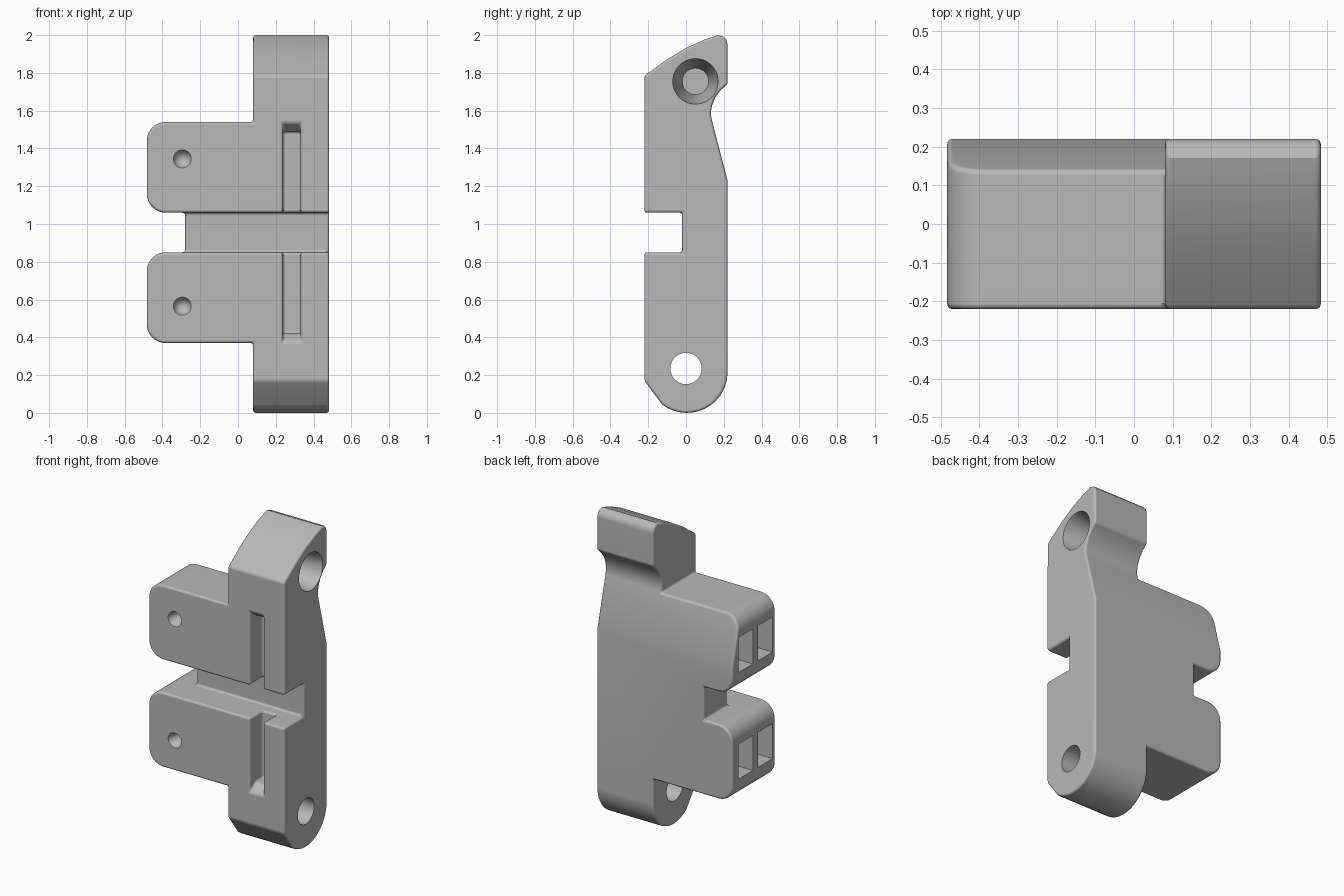
import bpy, bmesh, math
from mathutils import Matrix, Vector

if "Cube" in bpy.data.objects:
    bpy.data.objects.remove(bpy.data.objects["Cube"], do_unlink=True)

grey = bpy.data.materials.new("light_grey")
grey.use_nodes = True
COLOR = (0.48, 0.48, 0.48, 1)
grey.diffuse_color = COLOR
grey.node_tree.nodes["Principled BSDF"].inputs["Base Color"].default_value = COLOR

MID = 0.955  # height of the slot centre, about which the arms mirror


def to_object(name, bm):
    bmesh.ops.recalc_face_normals(bm, faces=bm.faces)
    mesh = bpy.data.meshes.new(name)
    bm.to_mesh(mesh)
    bm.free()
    mesh.materials.append(grey)
    obj = bpy.data.objects.new(name, mesh)
    bpy.context.scene.collection.objects.link(obj)
    return obj


def prism(name, points, axis, lo, hi):
    """Extrude a (y, z) outline along x, or an (x, z) outline along y."""
    bm = bmesh.new()
    place = (lambda a, b: (lo, a, b)) if axis == "x" else (lambda a, b: (a, lo, b))
    face = bm.faces.new([bm.verts.new(place(a, b)) for a, b in points])
    ext = bmesh.ops.extrude_face_region(bm, geom=[face])
    step = Vector((hi - lo, 0, 0)) if axis == "x" else Vector((0, hi - lo, 0))
    bmesh.ops.translate(bm, vec=step, verts=[v for v in ext["geom"] if isinstance(v, bmesh.types.BMVert)])
    return to_object(name, bm)


def box(name, x, y, z):
    return prism(name, [(y[0], z[0]), (y[1], z[0]), (y[1], z[1]), (y[0], z[1])], "x", *x)


def cone(name, r1, r2, length, centre, turn):
    bm = bmesh.new()
    bmesh.ops.create_cone(bm, cap_ends=True, segments=40, radius1=r1, radius2=r2,
                          depth=length, matrix=Matrix.Translation(centre) @ turn)
    return to_object(name, bm)


def arc(cx, cz, r, start, end, n):
    angles = [math.radians(start + (end - start) * i / n) for i in range(n + 1)]
    return [(cx + r * math.cos(a), cz + r * math.sin(a)) for a in angles]


def apply(obj, mod):
    bpy.context.view_layer.objects.active = obj
    bpy.ops.object.modifier_apply(modifier=mod.name)


def combine(obj, tool, operation="DIFFERENCE"):
    mod = obj.modifiers.new("cut", "BOOLEAN")
    mod.operation, mod.solver, mod.object = operation, "EXACT", tool
    apply(obj, mod)
    bpy.data.objects.remove(tool, do_unlink=True)


# Side profile: rounded foot, tapered back, neck, sloped head, front slot
side = [(-0.22, 0.17)] + arc(0.005, 0.215, 0.215, 232, 360, 14)
side += [(0.22, 1.23), (0.137, 1.55), (0.131, 1.585), (0.137, 1.625), (0.155, 1.67),
         (0.185, 1.71), (0.22, 1.74), (0.22, 1.95), (0.214, 1.975), (0.198, 1.992),
         (0.17, 2.0), (0.1, 1.977), (0, 1.932), (-0.1, 1.872), (-0.22, 1.785)]
side += [(-0.22, 1.06), (-0.02, 1.06), (-0.02, 0.85), (-0.22, 0.85)]
body = prism("bracket_body", side, "x", -0.7, 0.7)

# Front silhouette: column with two rounded arms
front = [(0.483, -0.1), (0.483, 2.1), (0.08, 2.1), (0.08, 1.54)]
front += arc(-0.383, 1.44, 0.1, 90, 180, 8) + arc(-0.383, 1.16, 0.1, 180, 270, 8)
front += [(-0.28, 1.06), (-0.28, 0.85)]
front += arc(-0.383, 0.75, 0.1, 90, 180, 8) + arc(-0.383, 0.47, 0.1, 180, 270, 8)
front += [(0.08, 0.37), (0.08, -0.1)]
combine(body, prism("silhouette", front, "y", -0.5, 0.5), "INTERSECT")

# Upright groove with flared ends
half = [(-0.3, 0.64), (-0.16, 0.535), (-0.09, 0.535)]
groove = [(y, MID + h) for y, h in half] + [(y, MID - h) for y, h in reversed(half)]
combine(body, prism("groove", groove, "x", 0.238, 0.332))

# Clean flat faces, then soften the edges
bm = bmesh.new()
bm.from_mesh(body.data)
bmesh.ops.remove_doubles(bm, verts=bm.verts, dist=0.0001)
bmesh.ops.dissolve_limit(bm, angle_limit=math.radians(0.5), verts=bm.verts, edges=bm.edges)
bm.to_mesh(body.data)
bm.free()
bevel = body.modifiers.new("soft_edges", "BEVEL")
bevel.width, bevel.segments = 0.014, 3
bevel.limit_method, bevel.angle_limit = "ANGLE", math.radians(35)
bevel.use_clamp_overlap = False
apply(body, bevel)

# Pivot hole through the foot and tapered socket in the head
along_x = Matrix.Rotation(math.pi / 2, 4, "Y")
along_y = Matrix.Rotation(-math.pi / 2, 4, "X")
combine(body, cone("pivot_hole", 0.083, 0.083, 1, (0.3, 0, 0.235), along_x))
combine(body, cone("head_socket", 0.07, 0.121, 0.25, (0.36, 0.05, 1.755), along_x))

# Screw dimples and end windows in both arms
for s in (-1, 1):
    combine(body, cone("dimple", 0.052, 0, 0.12, (-0.295, -0.17, MID + s * 0.39), along_y))
    z = sorted((MID + s * 0.23, MID + s * 0.455))
    combine(body, box("back_window", (-0.6, -0.2), (0.01, 0.155), z))
    combine(body, box("front_window", (-0.6, -0.38), (-0.19, -0.04), z))

# Smooth curved faces, keep crisp edges
bpy.ops.object.select_all(action="DESELECT")
body.select_set(True)
bpy.context.view_layer.objects.active = body
bpy.ops.object.shade_smooth_by_angle(angle=math.radians(32))
weighted = body.modifiers.new("even_shading", "WEIGHTED_NORMAL")
weighted.keep_sharp = True
